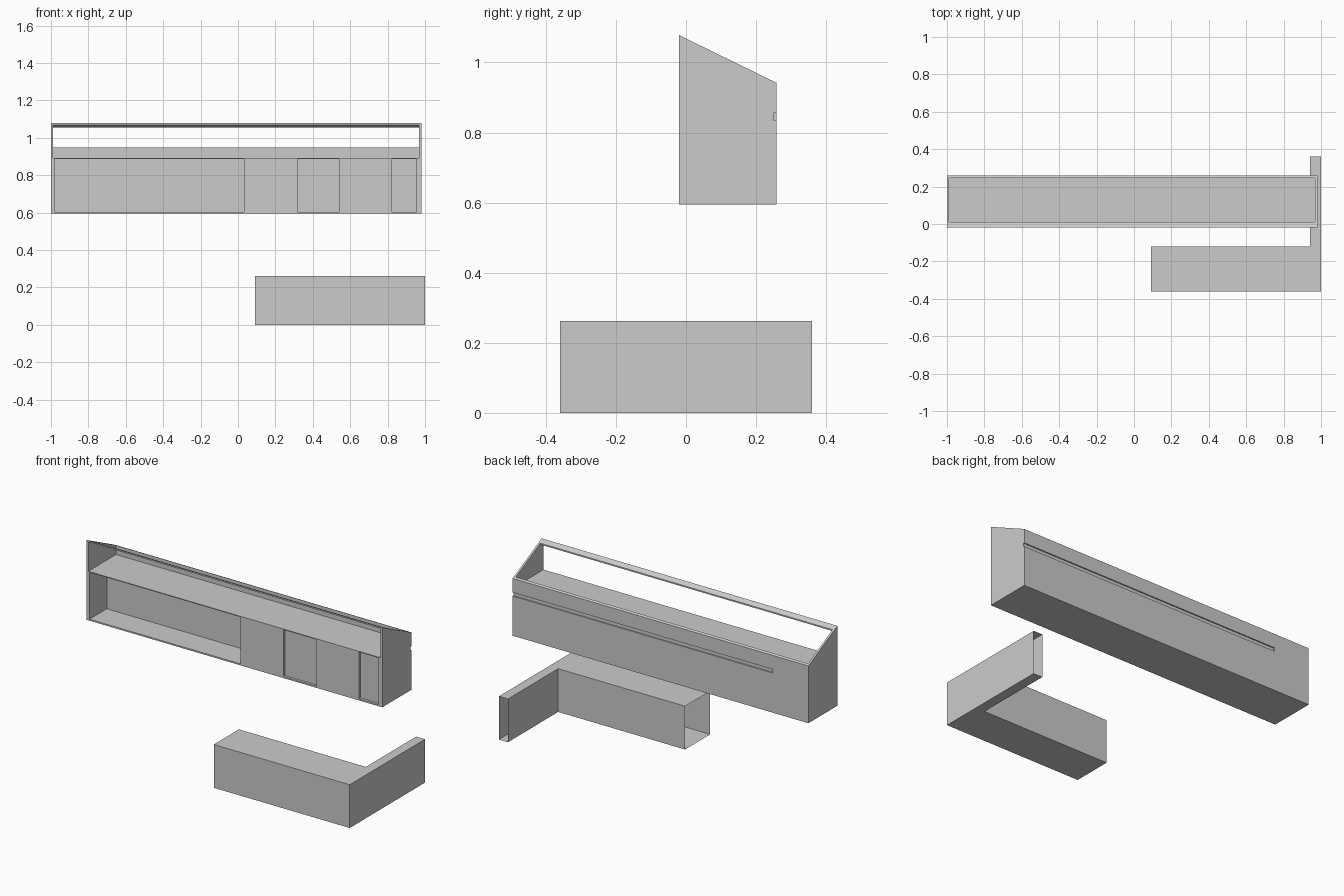
import bpy, bmesh

if "Cube" in bpy.data.objects:
    bpy.data.objects.remove(bpy.data.objects["Cube"])


def make_object(name, bm):
    bmesh.ops.recalc_face_normals(bm, faces=bm.faces)
    mesh = bpy.data.meshes.new(name)
    bm.to_mesh(mesh)
    bm.free()
    obj = bpy.data.objects.new(name, mesh)
    bpy.context.collection.objects.link(obj)
    return obj


def side_prism(name, profile, x0, x1):
    """Extrude a closed (y, z) profile from x0 to x1."""
    bm = bmesh.new()
    face = bm.faces.new([bm.verts.new((x0, y, z)) for y, z in profile])
    ext = bmesh.ops.extrude_face_region(bm, geom=[face], use_keep_orig=True)
    verts = [g for g in ext["geom"] if isinstance(g, bmesh.types.BMVert)]
    bmesh.ops.translate(bm, verts=verts, vec=(x1 - x0, 0, 0))
    return make_object(name, bm)


def box_profile(y0, y1, z0, z1):
    return [(y0, z0), (y1, z0), (y1, z1), (y0, z1)]


def carve(target, cutter):
    cutter.hide_render = True
    mod = target.modifiers.new("cut", 'BOOLEAN')
    mod.operation = 'DIFFERENCE'
    mod.solver = 'EXACT'
    mod.object = cutter
    bpy.context.view_layer.objects.active = target
    bpy.ops.object.modifier_apply(modifier=mod.name)
    bpy.data.objects.remove(cutter)


# Upper volume with sloping top
upper = side_prism("upper_volume",
                   [(-0.02, 0.595), (0.258, 0.595), (0.258, 0.942), (-0.02, 1.078)],
                   -1.0, 0.98)

# Open top bay: open at the front and through the slope, leaving a thin frame
carve(upper, side_prism("bay_cutter",
                        [(-0.05, 0.892), (0.245, 0.892), (0.245, 1.2), (0.01, 1.2),
                         (0.01, 1.055), (-0.02, 1.069), (-0.05, 1.069)],
                        -0.988, 0.968))

# Deep recess and shallow door recesses on the front (x0, x1, back y)
for x0, x1, back in [(-0.98, 0.032, 0.145), (0.317, 0.54, -0.005), (0.823, 0.954, -0.005)]:
    carve(upper, side_prism("recess_cutter", box_profile(-0.05, back, 0.604, 0.887), x0, x1))

# Long groove in the back wall, running out at the right end
carve(upper, side_prism("groove_cutter", box_profile(0.251, 0.3, 0.835, 0.857), -0.76, 1.1))

# Lower L-shaped shell, open at both ends
outline = [(0.09, -0.36), (1.0, -0.36), (1.0, 0.36), (0.94, 0.36), (0.94, -0.12), (0.09, -0.12)]
bm = bmesh.new()
low = [bm.verts.new((x, y, 0.0)) for x, y in outline]
top = [bm.verts.new((x, y, 0.262)) for x, y in outline]
bm.faces.new(low)
bm.faces.new(top)
for i in (0, 1, 3, 4):
    bm.faces.new((low[i], low[i + 1], top[i + 1], top[i]))
make_object("lower_shell", bm)
